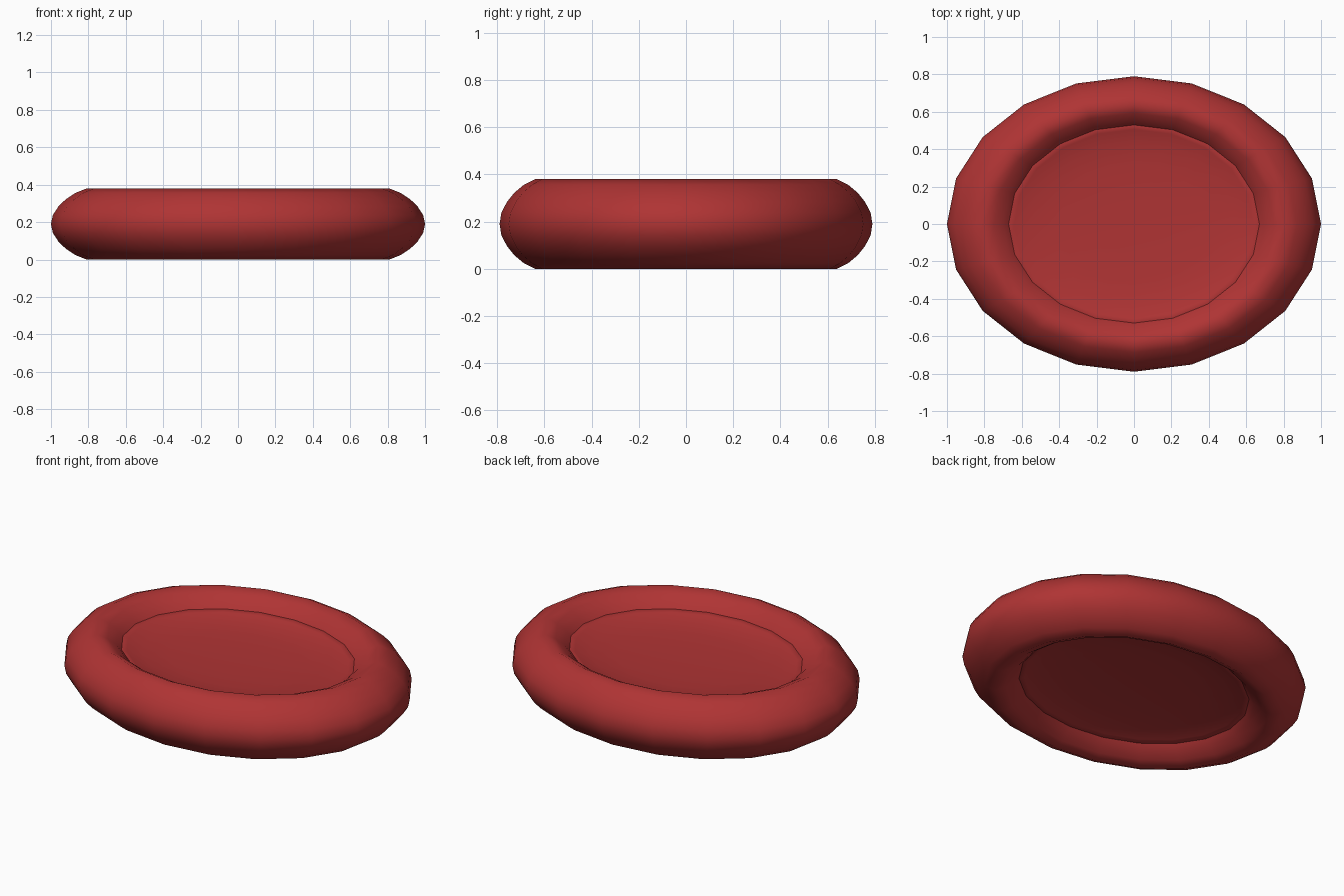
import bpy, bmesh, math

if "Cube" in bpy.data.objects:
    bpy.data.objects.remove(bpy.data.objects["Cube"])

SEG = 20          # sides around the rim
Y_SCALE = 0.79    # oval squash
MID = 0.19        # half height

red = bpy.data.materials.new("deep_red")
red.diffuse_color = (0.43, 0.034, 0.034, 1)
red.use_nodes = True
red.node_tree.nodes["Principled BSDF"].inputs["Base Color"].default_value = red.diffuse_color


def lathe(name, profile, closed=False):
    """Oval lathe of (radius, height from middle) points; radius 0 becomes a pole."""
    bm = bmesh.new()
    rings = []
    for r, h in profile:
        n = SEG if r > 0 else 1
        rings.append([bm.verts.new((r * math.cos(2 * math.pi * i / SEG),
                                    r * Y_SCALE * math.sin(2 * math.pi * i / SEG),
                                    MID + h)) for i in range(n)])
    pairs = list(zip(rings, rings[1:]))
    if closed:
        pairs.append((rings[-1], rings[0]))
    for a, b in pairs:
        for i in range(SEG):
            j = (i + 1) % SEG
            if len(a) == 1:
                bm.faces.new((a[0], b[i], b[j]))
            elif len(b) == 1:
                bm.faces.new((a[i], b[0], a[j]))
            else:
                bm.faces.new((a[i], b[i], b[j], a[j]))
    bmesh.ops.recalc_face_normals(bm, faces=bm.faces[:])
    for f in bm.faces:
        f.smooth = True
    mesh = bpy.data.meshes.new(name)
    bm.to_mesh(mesh)
    bm.free()
    mesh.materials.append(red)
    obj = bpy.data.objects.new(name, mesh)
    bpy.context.collection.objects.link(obj)


# Round rim: outer half, mirrored about the crest radius for the inner half
outer = [(0.0, 0.19), (0.06, 0.166), (0.11, 0.133), (0.15, 0.094), (0.18, 0.048), (0.19, 0.0)]
half = outer + [(d, -h) for d, h in reversed(outer[:-1])]
rim = [(0.81 + d, h) for d, h in half] + [(0.81 - d, h) for d, h in reversed(half[1:-1])]
lathe("rim", rim, closed=True)

# Shallow dished centre, sunk into the rim
top = [(0.0, 0.062), (0.2, 0.063), (0.4, 0.068), (0.55, 0.078), (0.64, 0.096), (0.71, 0.115)]
lathe("dished_centre", top + [(r, -h) for r, h in reversed(top)])
